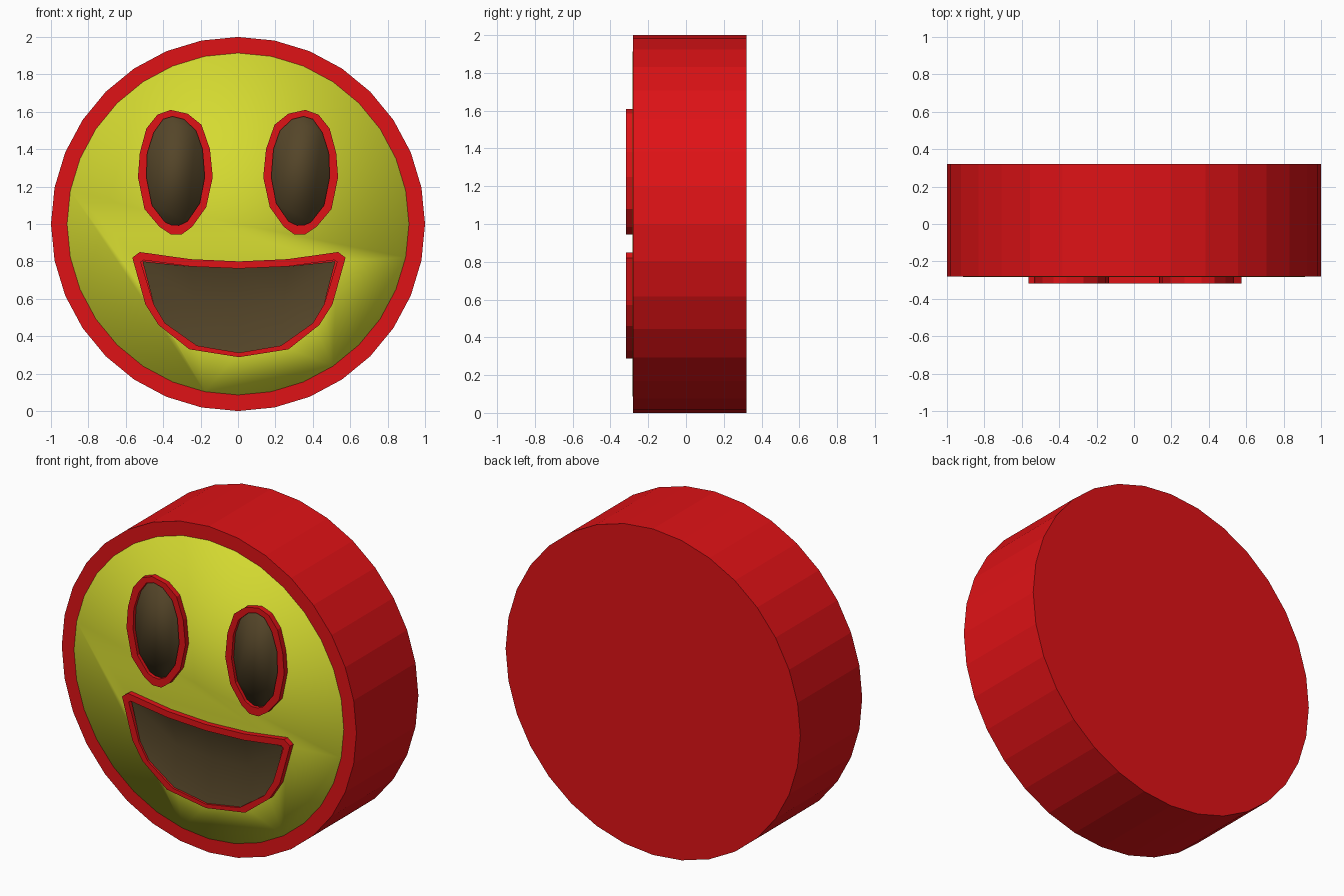
import bpy, bmesh
from math import sin, cos, pi

if "Cube" in bpy.data.objects:
    bpy.data.objects.remove(bpy.data.objects["Cube"])


def material(name, rgb):
    m = bpy.data.materials.new(name)
    m.diffuse_color = (*rgb, 1)
    m.use_nodes = True
    m.node_tree.nodes["Principled BSDF"].inputs["Base Color"].default_value = m.diffuse_color
    return m


RED = material("red", (0.74, 0.006, 0.008))
YELLOW = material("yellow", (0.66, 0.70, 0.03))
BROWN = material("brown", (0.09, 0.06, 0.022))


def finish(bm, name, mat, smooth=False):
    bmesh.ops.remove_doubles(bm, verts=bm.verts, dist=1e-5)
    bmesh.ops.recalc_face_normals(bm, faces=bm.faces)
    me = bpy.data.meshes.new(name)
    bm.to_mesh(me)
    bm.free()
    me.materials.append(mat)
    me.polygons.foreach_set("use_smooth", [smooth] * len(me.polygons))
    ob = bpy.data.objects.new(name, me)
    bpy.context.collection.objects.link(ob)
    return ob


def prism(name, pts, y0, y1, mat, smooth=False):
    """Solid from an (x, z) outline between two depths."""
    bm = bmesh.new()
    f = bm.faces.new([bm.verts.new((x, y0, z)) for x, z in pts])
    ext = bmesh.ops.extrude_face_region(bm, geom=[f])["geom"]
    moved = [v for v in ext if isinstance(v, bmesh.types.BMVert)]
    bmesh.ops.translate(bm, verts=moved, vec=(0, y1 - y0, 0))
    return finish(bm, name, mat, smooth)


def rim(name, outer, inner, y_back, y_front, mat):
    """Raised frame between two matching outlines."""
    bm = bmesh.new()
    loops = [[bm.verts.new((x, y, z)) for x, z in pts] for pts, y in
             ((outer, y_back), (outer, y_front), (inner, y_front), (inner, y_back))]
    n = len(outer)
    for k in range(4):
        a, b = loops[k], loops[(k + 1) % 4]
        for i in range(n):
            j = (i + 1) % n
            bm.faces.new((a[i], a[j], b[j], b[i]))
    return finish(bm, name, mat)


def circle(r, n=32):
    return [(r * sin(2 * pi * i / n), 1 + r * cos(2 * pi * i / n)) for i in range(n)]


def mirrored(half):
    """Full outline from a right half whose ends lie on x = 0."""
    return half + [(-x, z) for x, z in half[-2:0:-1]]


# Drum body and face plate
prism("body", circle(1.0), 0.32, -0.28, RED)
prism("face_plate", circle(0.914), -0.26, -0.284, YELLOW, True)

# Eyes
eye_out = [(0.36, 1.61), (0.43, 1.585), (0.49, 1.51), (0.525, 1.38), (0.535, 1.25),
           (0.50, 1.08), (0.42, 0.985), (0.36, 0.945), (0.30, 0.945), (0.245, 0.985),
           (0.17, 1.09), (0.135, 1.25), (0.15, 1.40), (0.195, 1.53), (0.27, 1.59)]
eye_in = [(0.35, 1.575), (0.40, 1.56), (0.45, 1.49), (0.485, 1.38), (0.49, 1.25),
          (0.46, 1.10), (0.39, 1.01), (0.355, 0.995), (0.315, 0.993), (0.27, 1.015),
          (0.205, 1.11), (0.178, 1.25), (0.19, 1.40), (0.225, 1.50), (0.29, 1.56)]
for side, s in (("right", 1), ("left", -1)):
    o, i = ([(s * x, z) for x, z in p] for p in (eye_out, eye_in))
    rim(side + "_eye_rim", o, i, -0.27, -0.317, RED)
    prism(side + "_eye", i, -0.27, -0.296, BROWN, True)

# Mouth rim
mouth_out = mirrored([(0, 0.80), (0.26, 0.812), (0.53, 0.85), (0.57, 0.82),
                      (0.50, 0.57), (0.43, 0.46), (0.265, 0.33), (0, 0.288)])
mouth_in = mirrored([(0, 0.762), (0.26, 0.773), (0.51, 0.807), (0.525, 0.797),
                     (0.455, 0.57), (0.395, 0.47), (0.225, 0.35), (0, 0.312)])
rim("mouth_rim", mouth_out, mouth_in, -0.27, -0.317, RED).location.x = 0.005

# Mouth hollow: upper and lower slopes meeting in a curved valley
corner = (0.515, -0.304, 0.80)
v1, v0 = (0.24, -0.25, 0.582), (0, -0.25, 0.565)
edge = [(0, -0.304, 0.762), (0.26, -0.304, 0.773), corner, (0.455, -0.304, 0.57),
        (0.395, -0.304, 0.47), (0.225, -0.304, 0.35), (0, -0.304, 0.312)]
valley = [v0, v1, corner, v1, v1, v1, v0]
bm = bmesh.new()
for i in range(6):
    ring = list(dict.fromkeys((edge[i], edge[i + 1], valley[i + 1], valley[i])))
    bm.faces.new([bm.verts.new(p) for p in ring])
mouth = finish(bm, "mouth", BROWN, True)
mouth.location.x = 0.005
mouth.modifiers.new("mirror", 'MIRROR').use_clip = True
# The plate and drum front are opened behind the hollow
cutter = prism("mouth_cutter", mouth_in, -0.4, -0.22, RED)
cutter.location.x = 0.005
cutter.hide_render = True
cutter.hide_viewport = True
for name in ("body", "face_plate"):
    mod = bpy.data.objects[name].modifiers.new("mouth_opening", 'BOOLEAN')
    mod.operation = 'DIFFERENCE'
    mod.object = cutter
    mod.solver = 'EXACT'
